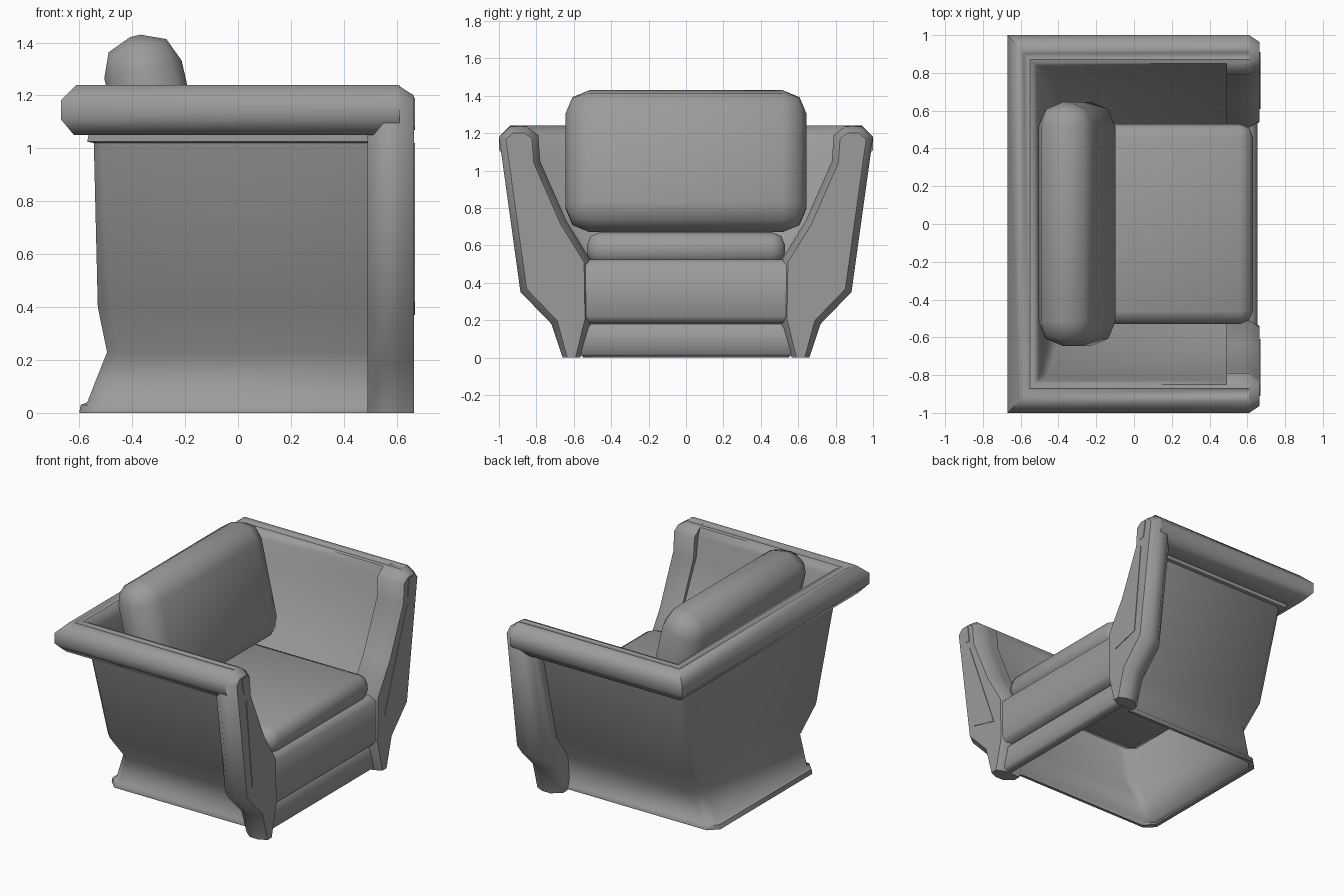
import bpy, bmesh, math
from mathutils import Matrix, Vector

old = bpy.data.objects.get("Cube")
if old:
    bpy.data.objects.remove(old, do_unlink=True)

# One upholstery colour
grey = bpy.data.materials.new("grey_upholstery")
grey.use_nodes = True
grey.diffuse_color = (0.33, 0.33, 0.33, 1)
for node in grey.node_tree.nodes:
    if node.type == 'BSDF_PRINCIPLED':
        node.inputs["Base Color"].default_value = grey.diffuse_color

parts = []


def finish(name, bm, mirror=False):
    """Turn a bmesh into a named object, optionally mirrored across y."""
    bmesh.ops.remove_doubles(bm, verts=bm.verts, dist=0.0005)
    bmesh.ops.recalc_face_normals(bm, faces=bm.faces)
    mesh = bpy.data.meshes.new(name)
    bm.to_mesh(mesh)
    bm.free()
    mesh.materials.append(grey)
    obj = bpy.data.objects.new(name, mesh)
    bpy.context.scene.collection.objects.link(obj)
    if mirror:
        mod = obj.modifiers.new("Mirror", 'MIRROR')
        mod.use_axis = (False, True, False)
    parts.append(obj)
    return obj


def soft_box(name, low, high, bevel, tilt=0):
    """Box between two corners with rounded edges, tilted about y."""
    low, high = Vector(low), Vector(high)
    bm = bmesh.new()
    bmesh.ops.create_cube(bm, size=1)
    bmesh.ops.scale(bm, vec=high - low, verts=bm.verts)
    bmesh.ops.bevel(bm, geom=bm.edges[:], offset=bevel, segments=2,
                    profile=0.5, affect='EDGES')
    bmesh.ops.transform(bm, verts=bm.verts,
                        matrix=Matrix.Translation((low + high) / 2)
                        @ Matrix.Rotation(tilt, 4, 'Y'))
    return finish(name, bm)


def loft(bm, sections):
    """Join matching closed loops of points and return the last cap."""
    loops = [[bm.verts.new(p) for p in section] for section in sections]
    n = len(loops[0])
    for a, b in zip(loops, loops[1:]):
        for i in range(n):
            j = (i + 1) % n
            bm.faces.new((a[i], a[j], b[j], b[i]))
    bm.faces.new(loops[0])
    return bm.faces.new(loops[-1])


def at_x(outline, x):
    return [(x, y, z) for y, z in outline]


# Shell: one profile swept round both arms and the back
# (half width, back x, height, corner cut)
profile = [
    (0.53, -0.57, 0, 0.06), (0.55, -0.60, 0, 0.06),
    (0.55, -0.595, 0.03, 0.06), (0.54, -0.57, 0.04, 0.06),
    (0.56, -0.495, 0.23, 0.05), (0.68, -0.53, 0.40, 0.05),
    (0.83, -0.545, 1.02, 0.03), (0.85, -0.57, 1.025, 0),
    (0.85, -0.565, 1.05, 0), (0.95, -0.62, 1.05, 0),
    (1.0, -0.67, 1.11, 0), (1.0, -0.67, 1.18, 0),
    (0.94, -0.61, 1.24, 0), (0.91, -0.59, 1.24, 0),
    (0.905, -0.585, 1.235, 0), (0.875, -0.555, 1.235, 0),
    (0.87, -0.55, 1.24, 0), (0.85, -0.53, 1.235, 0),
    (0.83, -0.505, 1.18, 0.01), (0.81, -0.49, 1.05, 0.03),
    (0.66, -0.45, 0.73, 0.04), (0.52, -0.42, 0.51, 0.04),
]
bm = bmesh.new()
rows = []
for y, x, z, cut in profile:
    end = 0.61 if z > 1.04 else 0.5
    half = [(end, y), (x + cut, y), (x, y - cut)]
    path = half + [(px, -py) for px, py in reversed(half)]
    rows.append([bm.verts.new((px, py, z)) for px, py in path])
for a, b in zip(rows, rows[1:]):
    for i in range(len(a) - 1):
        bm.faces.new((a[i], a[i + 1], b[i + 1], b[i]))
bmesh.ops.dissolve_degenerate(bm, dist=0.0005, edges=bm.edges)
finish("arms_and_back_shell", bm)

# Front frames that end the arms and form the front legs
outer = [(0.66, 0), (0.72, 0.18), (0.885, 0.35), (1.0, 1.18), (0.94, 1.235)]
inner = [(0.85, 1.235), (0.79, 1.19), (0.78, 1.05), (0.64, 0.73),
         (0.51, 0.52), (0.505, 0.2), (0.565, 0)]
frame = outer + inner
rolled = [(y - 0.05, z) for y, z in outer] + inner
bm = bmesh.new()
face = loft(bm, [at_x(rolled, 0.49), at_x(frame, 0.55), at_x(frame, 0.61)])
front = bmesh.ops.extrude_discrete_faces(bm, faces=[face])["faces"][0]
bmesh.ops.remove_doubles(bm, verts=bm.verts, dist=0.0005)
bmesh.ops.inset_region(bm, faces=[front], thickness=0.035, depth=0,
                       use_even_offset=True, use_boundary=True)
for v in front.verts:
    v.co.x = 0.665
    if v.co.z < 0.08:
        v.co.z = 0
finish("arm_front_frame", bm, mirror=True)

# Inset panels on the frame fronts
bm = bmesh.new()
for outline in (
        [(0.80, 0.42), (0.865, 1.02), (0.85, 1.02), (0.61, 0.37)],
        [(0.89, 1.08), (0.91, 1.19), (0.87, 1.19), (0.855, 1.07)]):
    loft(bm, [at_x(outline, 0.660), at_x(outline, 0.669)])
finish("frame_front_panels", bm, mirror=True)

# Seat front: upper panel and lower rail in one section
section = [(0.56, 0.525), (0.615, 0.525), (0.655, 0.49), (0.655, 0.22),
           (0.635, 0.19), (0.60, 0.18), (0.62, 0.16), (0.62, 0.02),
           (0.60, 0.005), (0.56, 0.005)]
bm = bmesh.new()
loft(bm, [[(x, y, z) for x, z in section] for y in (-0.56, 0.56)])
finish("seat_front", bm)

# Cushions
soft_box("seat_cushion", (-0.44, -0.53, 0.49), (0.63, 0.53, 0.67), 0.07)
soft_box("back_cushion", (-0.452, -0.645, 0.665), (-0.152, 0.645, 1.435), 0.13,
         math.radians(-13))

# Smooth shading with sharp folds kept
bpy.ops.object.select_all(action='DESELECT')
for obj in parts:
    obj.select_set(True)
bpy.context.view_layer.objects.active = parts[0]
bpy.ops.object.shade_smooth_by_angle(angle=math.radians(55))
